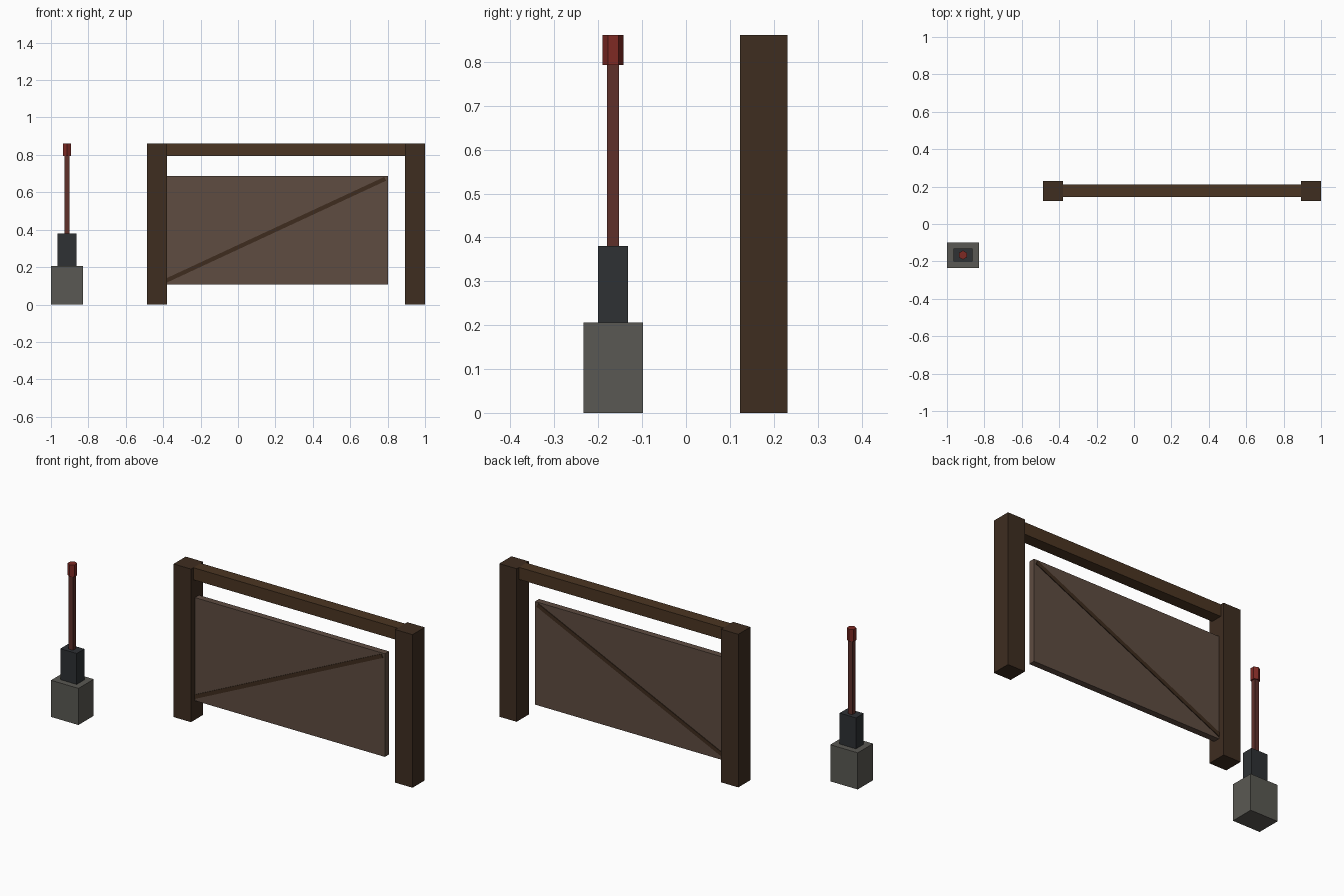
import bpy, math

if "Cube" in bpy.data.objects:
    bpy.data.objects.remove(bpy.data.objects["Cube"])


def material(name, hex_colour):
    """Material from an sRGB hex colour."""
    def linear(c):
        c /= 255
        return c / 12.92 if c <= 0.04045 else ((c + 0.055) / 1.055) ** 2.4
    m = bpy.data.materials.new(name)
    rgb = [linear(int(hex_colour[i:i + 2], 16)) for i in (0, 2, 4)]
    m.diffuse_color = (*rgb, 1)
    m.use_nodes = True
    m.node_tree.nodes["Principled BSDF"].inputs["Base Color"].default_value = m.diffuse_color
    return m


def finish(name, mat):
    o = bpy.context.object
    o.name = name
    o.data.materials.append(mat)
    return o


def box(name, mat, x, y, z, tilt=0):
    """Box from (min, max) ranges, optionally tilted about y."""
    ranges = (x, y, z)
    bpy.ops.mesh.primitive_cube_add(size=1, location=[(a + b) / 2 for a, b in ranges])
    o = finish(name, mat)
    o.scale = [b - a for a, b in ranges]
    o.rotation_euler.y = tilt
    return o


post_wood = material("post_wood", "3E2D20")
beam_wood = material("beam_wood", "4B3522")
panel_wood = material("panel_wood", "5E4C41")
brace_wood = material("brace_wood", "3E2C1E")
stone = material("stone", "5A5953")
iron = material("iron", "2E3134")
rod_red = material("rod_red", "5E302A")
grip_red = material("grip_red", "7E2A24")

GY = 0.177   # gate centre line
TOP = 0.861


def across(depth):
    return (GY - depth / 2, GY + depth / 2)


# Gate frame
for name, x in (("left_post", (-0.487, -0.379)), ("right_post", (0.892, 1.0))):
    box(name, post_wood, x, across(0.108), (0, TOP))
box("top_beam", beam_wood, (-0.379, 0.892), across(0.066), (0.793, TOP))

# Gate panel hung from the left post
box("gate_panel", panel_wood, (-0.379, 0.803), across(0.036), (0.107, 0.687))

# Diagonal brace, proud of both panel faces
x0, z0, x1, z1 = -0.39, 0.125, 0.787, 0.672
length = math.hypot(x1 - x0, z1 - z0)
cx, cz = (x0 + x1) / 2, (z0 + z1) / 2
box("diagonal_brace", brace_wood, (cx - length / 2, cx + length / 2), across(0.044),
    (cz - 0.011, cz + 0.011), -math.atan2(z1 - z0, x1 - x0))

# Lever stand
LX, LY = -0.9145, -0.166


def stand(name, mat, w, d, z):
    box(name, mat, (LX - w / 2, LX + w / 2), (LY - d / 2, LY + d / 2), z)


stand("lever_base", stone, 0.171, 0.136, (0, 0.206))
stand("lever_housing", iron, 0.102, 0.068, (0.206, 0.38))
stand("lever_rod", rod_red, 0.027, 0.027, (0.38, 0.80))

# Hexagonal grip
bpy.ops.mesh.primitive_cylinder_add(vertices=6, radius=0.024, depth=0.068,
                                    location=(LX, LY, TOP - 0.034))
finish("lever_grip", grip_red)
